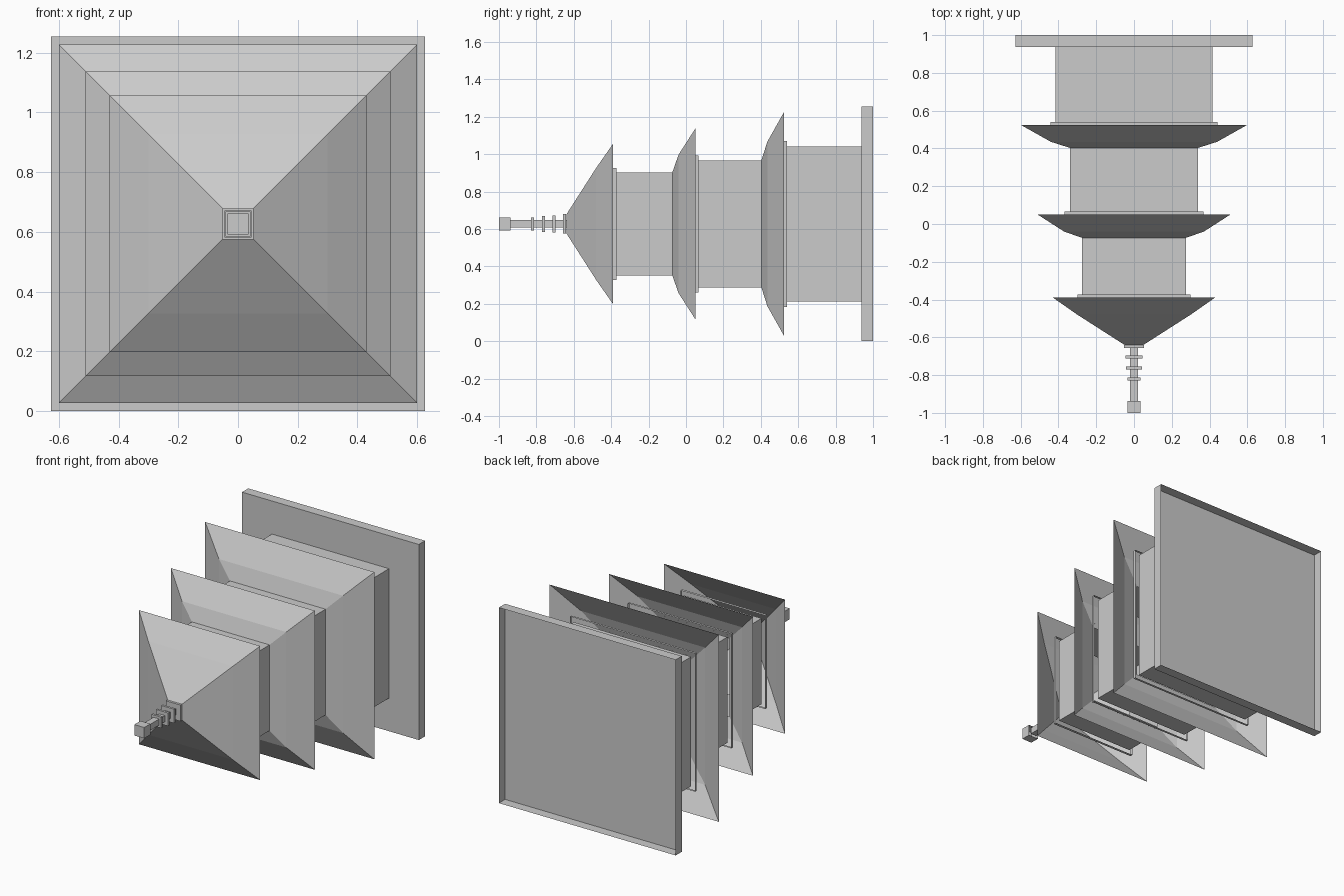
import bpy, bmesh

if "Cube" in bpy.data.objects:
    bpy.data.objects.remove(bpy.data.objects["Cube"])

CZ = 0.627  # height of the tower's axis, which lies along y


def shell(name, profile, cap=False):
    # four-sided shell through (half width, y) points, running from back to front;
    # the back end is open, the front end is closed when cap is set
    bm = bmesh.new()
    rings = [[bm.verts.new((sx * h, y, CZ + sz * h))
              for sx, sz in ((-1, -1), (1, -1), (1, 1), (-1, 1))]
             for h, y in profile]
    for back, front in zip(rings, rings[1:]):
        for i in range(4):
            j = (i + 1) % 4
            bm.faces.new((back[i], back[j], front[j], front[i]))
    if cap:
        bm.faces.new(rings[-1])
    bm.normal_update()
    # the lower side must face down
    bm.faces.ensure_lookup_table()
    if bm.faces[0].normal.z > 0:
        bmesh.ops.reverse_faces(bm, faces=bm.faces[:])
    mesh = bpy.data.meshes.new(name)
    bm.to_mesh(mesh)
    bm.free()
    # the front cap must face the front
    obj = bpy.data.objects.new(name, mesh)
    bpy.context.collection.objects.link(obj)
    if cap and mesh.polygons[-1].normal.y > 0:
        mesh.polygons[-1].flip()
    return obj


def block(name, half, back, front, cap=True):
    return shell(name, [(half, back), (half, front)], cap)


# base slab, hollow at the back
block("base", 0.627, 1.0, 0.937)

# three storeys: body, rail under the eaves, flared roof; all open tubes
storeys = [
    ((0.415, 0.937, 0.541), (0.443, 0.541, 0.525),
     [(0.60, 0.525), (0.44, 0.435), (0.305, 0.392)]),
    ((0.339, 0.403, 0.066), (0.367, 0.066, 0.05),
     [(0.51, 0.05), (0.37, -0.04), (0.25, -0.082)]),
    ((0.275, -0.073, -0.372), (0.30, -0.372, -0.39),
     [(0.43, -0.389), (0.30, -0.48), (0.05, -0.64)]),
]
for n, (body, rail, roof) in enumerate(storeys, 1):
    block(f"storey_{n}", *body, cap=False)
    block(f"rail_{n}", *rail, cap=False)
    shell(f"roof_{n}", roof)

# spire with rings and end block
block("spire_pole", 0.02, -0.64, -0.94, cap=False)
rings = [(0.052, -0.649), (0.045, -0.705), (0.042, -0.762), (0.035, -0.82)]
for n, (half, y) in enumerate(rings, 1):
    block(f"spire_ring_{n}", half, y + 0.0075, y - 0.0075)
block("spire_tip", 0.035, -0.938, -1.0)
